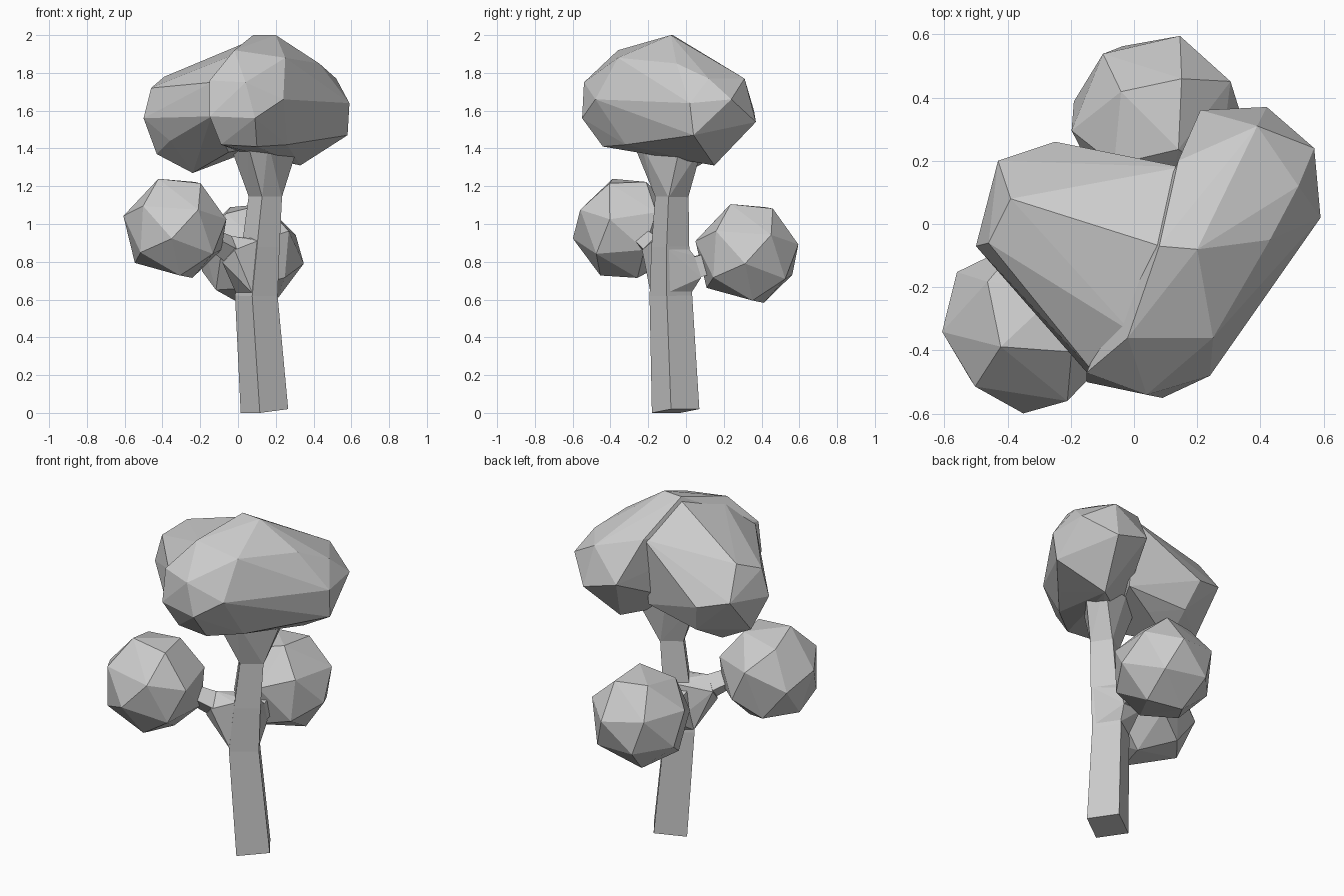
import bpy, bmesh, math
from mathutils import Vector, Matrix

if "Cube" in bpy.data.objects:
    bpy.data.objects.remove(bpy.data.objects["Cube"])


def make_object(name, bm):
    bmesh.ops.recalc_face_normals(bm, faces=bm.faces)
    me = bpy.data.meshes.new(name)
    bm.to_mesh(me)
    bm.free()
    ob = bpy.data.objects.new(name, me)
    bpy.context.collection.objects.link(ob)
    return ob


def hull(name, pts):
    bm = bmesh.new()
    for p in pts:
        bm.verts.new(p)
    bmesh.ops.convex_hull(bm, input=bm.verts)
    loose = [v for v in bm.verts if not v.link_faces]
    bmesh.ops.delete(bm, geom=loose, context='VERTS')
    return make_object(name, bm)


def square(centre, axis, r, turn=math.radians(34)):
    """Corners of a square section across the given axis."""
    axis = Vector(axis).normalized()
    side = Vector((math.cos(turn), math.sin(turn), 0))
    side = (side - axis * side.dot(axis)).normalized()
    up = axis.cross(side)
    angles = [math.pi / 4 + k * math.pi / 2 for k in range(4)]
    return [Vector(centre) + (side * math.cos(a) + up * math.sin(a)) * r for a in angles]


def limb(name, stations, turn=math.radians(34)):
    """Four-sided tube through (x, y, z, half diagonal) stations."""
    bm = bmesh.new()
    axis = Vector(stations[-1][:3]) - Vector(stations[0][:3])
    rings = [[bm.verts.new(p) for p in square(s[:3], axis, s[3], turn)] for s in stations]
    for r0, r1 in zip(rings, rings[1:]):
        for k in range(4):
            bm.faces.new((r0[k], r0[(k + 1) % 4], r1[(k + 1) % 4], r1[k]))
    bm.faces.new(rings[0])
    bm.faces.new(rings[-1])
    return make_object(name, bm)


def union(target, others):
    for ob in others:
        m = target.modifiers.new("join", 'BOOLEAN')
        m.operation, m.solver, m.object = 'UNION', 'EXACT', ob
        bpy.context.view_layer.objects.active = target
        bpy.ops.object.modifier_apply(modifier=m.name)
        bpy.data.objects.remove(ob)


def leaf_ball(name, centre, r, spin, n=20):
    """Chunky faceted ball from evenly spread points."""
    rot = Matrix.Rotation(spin, 3, 'Z') @ Matrix.Rotation(0.5, 3, 'X')
    pts = []
    for i in range(n):
        z = 1 - (2 * i + 1) / n
        a = i * math.pi * (3 - math.sqrt(5))
        q = math.sqrt(1 - z * z)
        pts.append(Vector(centre) + rot @ Vector((q * math.cos(a), q * math.sin(a), z)) * r)
    return hull(name, pts)


# Trunk, with the base corners on the ground
trunk = limb("trunk", [(0.14, -0.055, 0, 0.128), (0.097, -0.08, 0.62, 0.115),
                       (0.12, -0.083, 0.88, 0.102), (0.145, -0.075, 1.15, 0.09),
                       (0.145, -0.075, 1.2, 0.08)])
for v in trunk.data.vertices:
    if v.co.z < 0.1:
        v.co.z = 0.02 if v.co.x > 0.14 else 0.0

# Side branches with flared collars, and the funnel under the crown
up = (0, 0, 1)
low = square((0.097, -0.08, 0.635), up, 0.110)
front_dir, back_dir = (-0.28, -0.19, 0.12), (-0.01, 0.25, 0.08)
union(trunk, [
    hull("front_collar", low + square((0.12, -0.083, 0.91), up, 0.095)
         + square((-0.06, -0.17, 0.865), front_dir, 0.075, 0.9)),
    limb("front_branch", [(0.05, -0.11, 0.82, 0.06), (-0.05, -0.17, 0.868, 0.071),
                          (-0.14, -0.23, 0.92, 0.058), (-0.30, -0.32, 0.97, 0.05)], 0.9),
    hull("back_collar", low + square((0.12, -0.083, 0.87), up, 0.098)
         + square((0.08, 0.06, 0.775), back_dir, 0.085, 0.1)),
    limb("back_branch", [(0.09, -0.06, 0.75, 0.06), (0.08, 0.05, 0.772, 0.08),
                         (0.07, 0.28, 0.83, 0.075)], 0.1),
    hull("crown_funnel", square((0.145, -0.075, 1.14), up, 0.088)
         + [(-0.04, -0.04, 1.41), (0.05, -0.28, 1.43), (0.16, -0.24, 1.43),
            (0.32, -0.03, 1.42), (0.28, 0.09, 1.42), (0.1, 0.05, 1.41)]),
])

# Crown: long right lobe merged with the left lobe
crown = hull("crown", [
    (0.08, -0.07, 2.0), (0.2, -0.08, 2.0), (-0.02, -0.36, 1.92), (0.25, -0.36, 1.88),
    (0.43, -0.05, 1.85), (0.39, 0.31, 1.77), (0.14, 0.2, 1.83), (0.52, 0.12, 1.77),
    (0.42, 0.37, 1.54), (0.57, 0.24, 1.66), (0.59, 0.02, 1.64), (0.58, 0.04, 1.47),
    (0.24, -0.48, 1.66), (0.09, -0.55, 1.56), (0.04, -0.54, 1.75), (-0.15, -0.5, 1.57),
    (-0.15, -0.47, 1.76), (0.21, 0.36, 1.6), (0.4, -0.21, 1.62), (0.33, 0.15, 1.31),
    (0.1, -0.44, 1.41), (-0.09, -0.43, 1.42), (0.26, -0.32, 1.42), (0.02, -0.1, 1.38),
    (0.38, -0.16, 1.43)])
left_lobe = hull("left_lobe", [
    (-0.5, -0.07, 1.56), (-0.46, -0.06, 1.72), (-0.39, 0.08, 1.78), (-0.43, 0.2, 1.6),
    (-0.25, 0.26, 1.55), (-0.02, 0.19, 1.6), (0.1, -0.075, 1.985), (-0.17, -0.01, 1.86),
    (-0.28, -0.25, 1.65), (-0.14, -0.48, 1.57), (-0.24, 0.0, 1.27), (-0.43, 0.0, 1.37),
    (-0.03, 0.08, 1.35), (-0.05, -0.25, 1.38), (-0.2, 0.19, 1.38), (-0.36, -0.15, 1.44),
    (-0.14, -0.455, 1.75), (-0.01, -0.34, 1.90), (0.15, 0.18, 1.82), (0.15, 0.14, 1.42)])
union(crown, [left_lobe])

# Two lower leaf balls
leaf_ball("front_leaf_ball", (-0.33, -0.32, 0.978), 0.285, 0.4)
leaf_ball("back_leaf_ball", (0.07, 0.325, 0.845), 0.284, 2.0)
